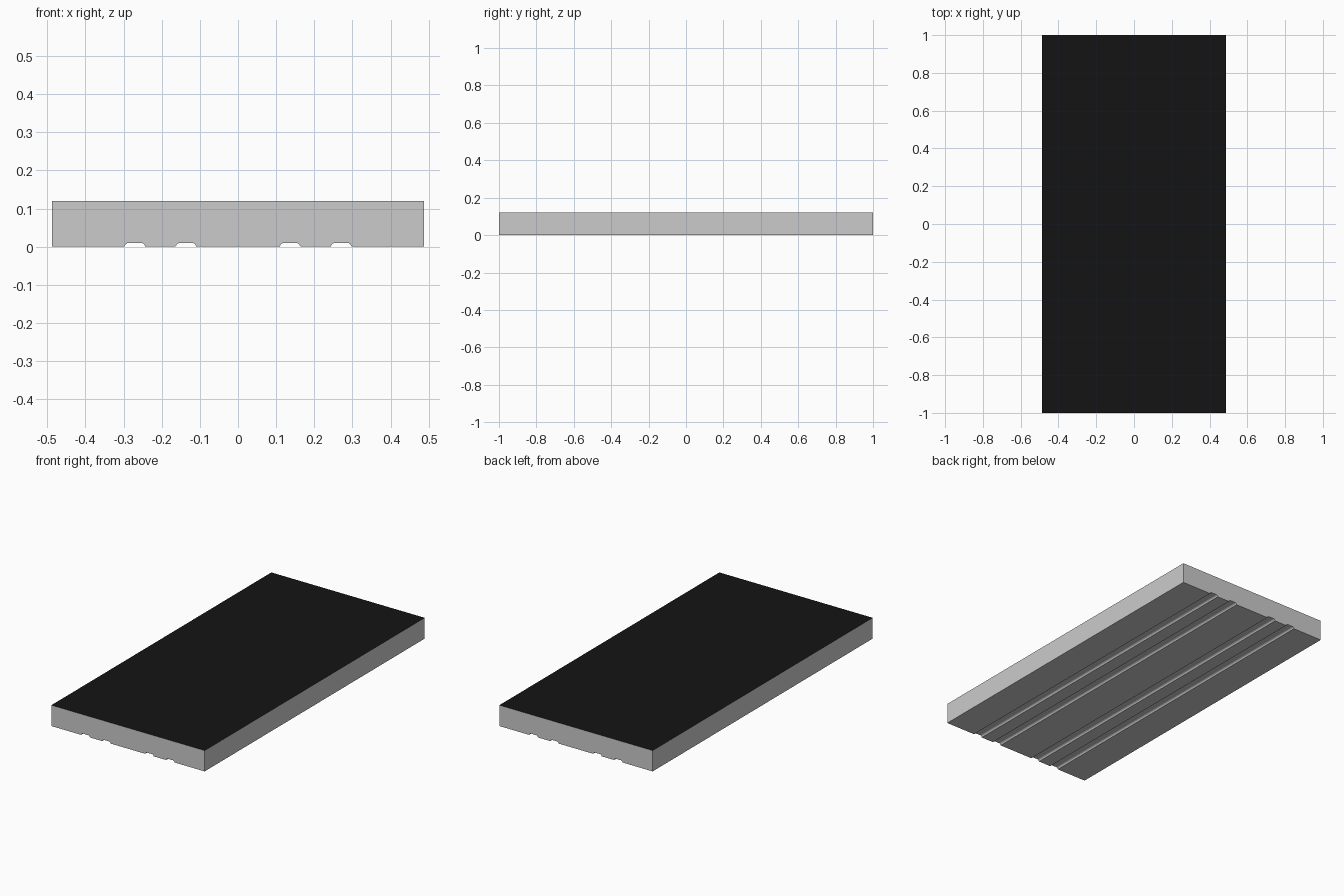
import bpy, bmesh

if "Cube" in bpy.data.objects:
    bpy.data.objects.remove(bpy.data.objects["Cube"])

HALF_W, HALF_L, HEIGHT, DEPTH, BEVEL = 0.488, 1.0, 0.12, 0.01, 0.009


# Groove outline as chamfered channel, left to right
def groove(a, b):
    return [(a, 0), (a + BEVEL * 0.4, DEPTH * 0.65), (a + BEVEL, DEPTH),
            (b - BEVEL, DEPTH), (b - BEVEL * 0.4, DEPTH * 0.65), (b, 0)]


# Half cross-section underside, mirrored to the left
right = groove(0.109, 0.164) + groove(0.243, 0.298) + [(HALF_W, 0), (HALF_W, HEIGHT)]
profile = [(-x, z) for x, z in reversed(right)] + right

# Slab body: cross-section extruded along its length
bm = bmesh.new()
face = bm.faces.new([bm.verts.new((x, -HALF_L, z)) for x, z in profile])
new = bmesh.ops.extrude_face_region(bm, geom=[face])["geom"]
bmesh.ops.translate(bm, vec=(0, 2 * HALF_L, 0),
                    verts=[g for g in new if isinstance(g, bmesh.types.BMVert)])
bmesh.ops.recalc_face_normals(bm, faces=bm.faces)

# Black upper surface, grey elsewhere
for f in bm.faces:
    f.material_index = 1 if f.normal.z > 0.9 else 0

mesh = bpy.data.meshes.new("grooved_slab")
bm.to_mesh(mesh)
bm.free()
for name, c in (("grey_body", 0.8), ("black_top", 0.007)):
    mat = bpy.data.materials.new(name)
    mat.diffuse_color = (c, c, c, 1)
    mat.use_nodes = True
    mat.node_tree.nodes["Principled BSDF"].inputs["Base Color"].default_value = mat.diffuse_color
    mesh.materials.append(mat)
slab = bpy.data.objects.new("grooved_slab", mesh)
bpy.context.collection.objects.link(slab)
